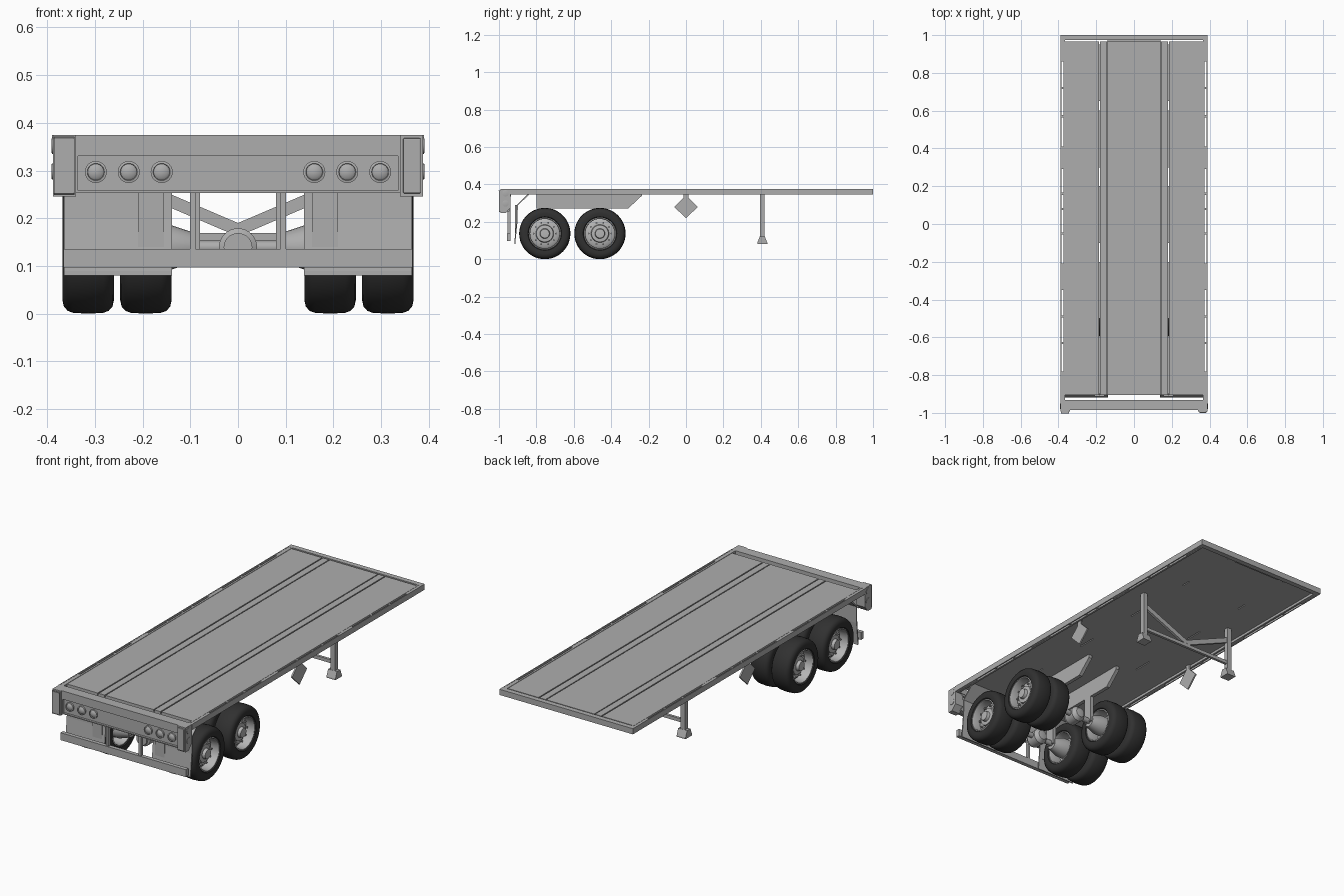
import bpy, bmesh, math
from mathutils import Vector


def material(name, v):
    m = bpy.data.materials.new(name)
    m.diffuse_color = (v, v, v, 1)
    return m


GREY = material("body grey", 0.42)
RUBBER = material("tyre rubber", 0.03)
RIM = material("rim grey", 0.46)


def finish(name, bm, mat, smooth=False):
    bmesh.ops.recalc_face_normals(bm, faces=bm.faces)
    me = bpy.data.meshes.new(name)
    bm.to_mesh(me)
    bm.free()
    ob = bpy.data.objects.new(name, me)
    bpy.context.collection.objects.link(ob)
    me.materials.append(mat)
    if smooth:
        bpy.context.view_layer.objects.active = ob
        ob.select_set(True)
        bpy.ops.object.shade_smooth_by_angle(angle=math.radians(35))
        ob.select_set(False)
    return ob


def box(name, x0, x1, y0, y1, z0, z1, mat=GREY, bevel=0):
    bm = bmesh.new()
    bmesh.ops.create_cube(bm, size=1)
    for v in bm.verts:
        v.co = ((x0 + x1) / 2 + v.co.x * (x1 - x0), (y0 + y1) / 2 + v.co.y * (y1 - y0),
                (z0 + z1) / 2 + v.co.z * (z1 - z0))
    if bevel:
        bmesh.ops.bevel(bm, geom=bm.edges[:], offset=bevel, segments=2, affect='EDGES', profile=0.5)
    return finish(name, bm, mat)


def prism(name, pts, x0, x1, mat=GREY):
    """Extrude a (y, z) outline from x0 to x1."""
    bm = bmesh.new()
    f = bm.faces.new([bm.verts.new((x0, y, z)) for y, z in pts])
    r = bmesh.ops.extrude_face_region(bm, geom=[f])
    for v in r['geom']:
        if isinstance(v, bmesh.types.BMVert):
            v.co.x = x1
    return finish(name, bm, mat)


def lathe(name, prof, origin, axis, mat, n=40, closed=False):
    """Revolve (distance, radius) points about an axis through origin."""
    bm = bmesh.new()
    rot = Vector((0, 0, 1)).rotation_difference(Vector(axis)).to_matrix()
    rings = []
    for d, r in prof:
        rings.append([bm.verts.new(Vector(origin) + rot @ Vector(
            (r * math.cos(2 * math.pi * i / n), r * math.sin(2 * math.pi * i / n), d))) for i in range(n)])
    pairs = list(zip(rings, rings[1:]))
    if closed:
        pairs.append((rings[-1], rings[0]))
    for a, b in pairs:
        for i in range(n):
            j = (i + 1) % n
            bm.faces.new((a[i], a[j], b[j], b[i]))
    bmesh.ops.remove_doubles(bm, verts=bm.verts, dist=1e-5)
    return finish(name, bm, mat, True)


def bar(name, a, b, w, h):
    """Rectangular bar lying in an xz plane between two points."""
    a, b = Vector(a), Vector(b)
    d = (b - a).normalized()
    side = Vector((0, w / 2, 0))
    up = d.cross(Vector((0, 1, 0))) * (h / 2)
    bm = bmesh.new()
    for p in (a, b):
        for s, u in ((1, 1), (-1, 1), (-1, -1), (1, -1)):
            bm.verts.new(p + side * s + up * u)
    bmesh.ops.convex_hull(bm, input=bm.verts[:])
    return finish(name, bm, GREY)


# Deck planks with narrow grooves, and darker-lying joint sheets under them
for x0, x1 in ((-0.14, 0.14), (0.145, 0.18), (0.186, 0.368), (-0.18, -0.145), (-0.368, -0.186)):
    box("deck_panel", x0, x1, -0.905, 0.966, 0.358, 0.373)
for s in (-1, 1):
    box("deck_joint", s * 0.138, s * 0.147, -0.905, 0.966, 0.358, 0.362)
    for y in (-0.75, -0.35, 0.05, 0.45, 0.8):
        box("deck_joint_tie", s * 0.178, s * 0.188, y - 0.15, y + 0.15, 0.358, 0.362)

# Front beam and side rails
box("nose_beam", -0.39, 0.39, 0.973, 1.0, 0.345, 0.375)
for s in (-1, 1):
    box("rub_rail", s * 0.385, s * 0.39, -0.94, 0.98, 0.345, 0.375)
    box("deck_side_rail", s * 0.364, s * 0.374, -0.94, 0.98, 0.345, 0.375)
    for y0, y1 in ((0.86, 0.98), (0.29, 0.41), (-0.35, -0.21), (-0.94, -0.78)):
        box("rail_filler", s * 0.373, s * 0.386, y0, y1, 0.346, 0.374)
    for y in (0.72, 0.57, 0.16, 0.08, -0.05, -0.49, -0.63):
        box("rail_spacer", s * 0.373, s * 0.386, y - 0.006, y + 0.006, 0.346, 0.374)
box("deck_nose_joint", -0.14, 0.14, 0.96, 0.976, 0.35, 0.356)

# Tail header with light panel
box("tail_header", -0.345, 0.345, -0.985, -0.935, 0.335, 0.375)
box("tail_side_link", -0.385, 0.385, -0.94, -0.932, 0.345, 0.375)
box("light_panel", -0.345, 0.345, -0.974, -0.945, 0.255, 0.337)
for z0, z1 in ((0.253, 0.258), (0.331, 0.336)):
    box("panel_lip", -0.34, 0.34, -0.985, -0.972, z0, z1)
for s in (-1, 1):
    box("panel_end_lip", s * 0.335, s * 0.34, -0.985, -0.972, 0.253, 0.336)
    for x in (0.16, 0.229, 0.298):
        lathe("tail_light", [(0, 0.023), (0.008, 0.023), (0.009, 0.018), (0.006, 0.017), (0.01, 0.012), (0.011, 0)],
              (s * x, -0.974, 0.297), (0, -1, 0), GREY, 24)
    # Corner posts with raised plates and side markers
    prism("corner_post", [(-0.992, 0.375), (-0.938, 0.375), (-0.938, 0.275), (-0.965, 0.246), (-0.992, 0.246)],
          s * 0.34, s * 0.388)
    box("corner_plate", s * 0.346, s * 0.383, -1.0, -0.99, 0.252, 0.368, bevel=0.003)
    for z in (0.298, 0.352):
        lathe("side_marker", [(0, 0.017), (0.003, 0.017), (0.004, 0.012), (0.004, 0)],
              (s * 0.387, -0.965, z), (s, 0, 0), GREY, 24)
    # Bumper uprights and mud flaps
    box("bumper_post", s * 0.089, s * 0.101, -0.955, -0.938, 0.12, 0.36)
    prism("mud_flap", [(-0.835, 0.358), (-0.905, 0.29), (-0.907, 0.2), (-0.918, 0.09), (-0.918, 0.08),
                       (-0.912, 0.08), (-0.912, 0.09), (-0.901, 0.2), (-0.899, 0.287), (-0.829, 0.355)],
          s * 0.138, s * 0.365)
    box("flap_strip", s * 0.155, s * 0.21, -0.913, -0.906, 0.14, 0.29)
box("bumper", -0.366, 0.366, -0.958, -0.937, 0.097, 0.136)

# Suspension beams and hangers
for s in (-1, 1):
    prism("suspension_beam", [(-0.8, 0.36), (-0.8, 0.27), (-0.31, 0.27), (-0.235, 0.34), (-0.235, 0.36)],
          s * 0.08, s * 0.1)

# Wheels, tyres and axles
TYRE = [(-0.043, 0.083), (-0.051, 0.09), (-0.054, 0.108), (-0.051, 0.122), (-0.043, 0.131), (-0.032, 0.135),
        (0, 0.137)]
TYRE = TYRE + [(-d, r) for d, r in reversed(TYRE[:-1])]
BARREL = [(-0.046, 0.087), (-0.048, 0.081), (-0.04, 0.078), (0.04, 0.078), (0.048, 0.081), (0.046, 0.087)]
DISC = [(0, 0.079), (0.006, 0.07), (0.008, 0.048), (0.022, 0.045), (0.024, 0.027), (0.04, 0.024), (0.042, 0)]
for y in (-0.755, -0.46):
    lathe("axle_tube", [(-0.34, 0), (-0.34, 0.014), (0.34, 0.014), (0.34, 0)], (0, y, 0.139), (1, 0, 0), GREY, 20)
    lathe("axle_housing", [(-0.05, 0), (-0.05, 0.03), (-0.04, 0.03), (-0.035, 0.04), (0.02, 0.04), (0.04, 0.025),
                           (0.045, 0)], (0, y, 0.139), (0, 1, 0), GREY, 32)
    for s in (-1, 1):
        box("axle_hanger", s * 0.08, s * 0.1, y - 0.025, y + 0.025, 0.13, 0.28)
        lathe("brake_drum", [(0.09, 0), (0.09, 0.03), (0.15, 0.05), (0.2, 0.05)], (0, y, 0.139), (s, 0, 0), GREY, 24)
        for x, face in ((0.193, -1), (0.314, 1)):
            c = (s * x, y, 0.137)
            lathe("tyre", TYRE, c, (s, 0, 0), RUBBER, 48, True)
            lathe("rim_barrel", BARREL, c, (s, 0, 0), RIM, 40)
            if face > 0:
                lathe("wheel_disc", DISC, c, (s, 0, 0), RIM, 40)
                for k in range(10):
                    a = k * math.pi / 5
                    lathe("wheel_nut", [(0, 0.005), (0.014, 0.005), (0.014, 0)],
                          (s * (x + 0.006), y + 0.06 * math.cos(a), 0.137 + 0.06 * math.sin(a)), (s, 0, 0), RIM, 6)
            else:
                lathe("inner_wheel_disc", [(0.02, 0.079), (0.02, 0.04), (0.02, 0.013)], c, (s, 0, 0), RIM, 40)

# Landing gear: legs, flared feet, cross bar and V brace
LY = 0.408
for s in (-1, 1):
    box("landing_leg", s * 0.263, s * 0.289, LY - 0.013, LY + 0.013, 0.1, 0.36)
    prism("landing_foot", [(LY - 0.027, 0.08), (LY + 0.027, 0.08), (LY + 0.027, 0.087), (LY + 0.014, 0.12),
                           (LY - 0.014, 0.12), (LY - 0.027, 0.087)], s * 0.25, s * 0.302)
    bar("landing_brace", (0, LY, 0.176), (s * 0.272, LY, 0.292), 0.014, 0.026)
bar("landing_cross_bar", (-0.27, LY, 0.16), (0.27, LY, 0.16), 0.014, 0.018)

# Diamond placards hanging below the sides
for s in (-1, 1):
    prism("placard", [(0, 0.218), (0.063, 0.28), (0.013, 0.33), (0.013, 0.36), (-0.013, 0.36), (-0.013, 0.33),
                      (-0.063, 0.28)], s * 0.352, s * 0.36)
